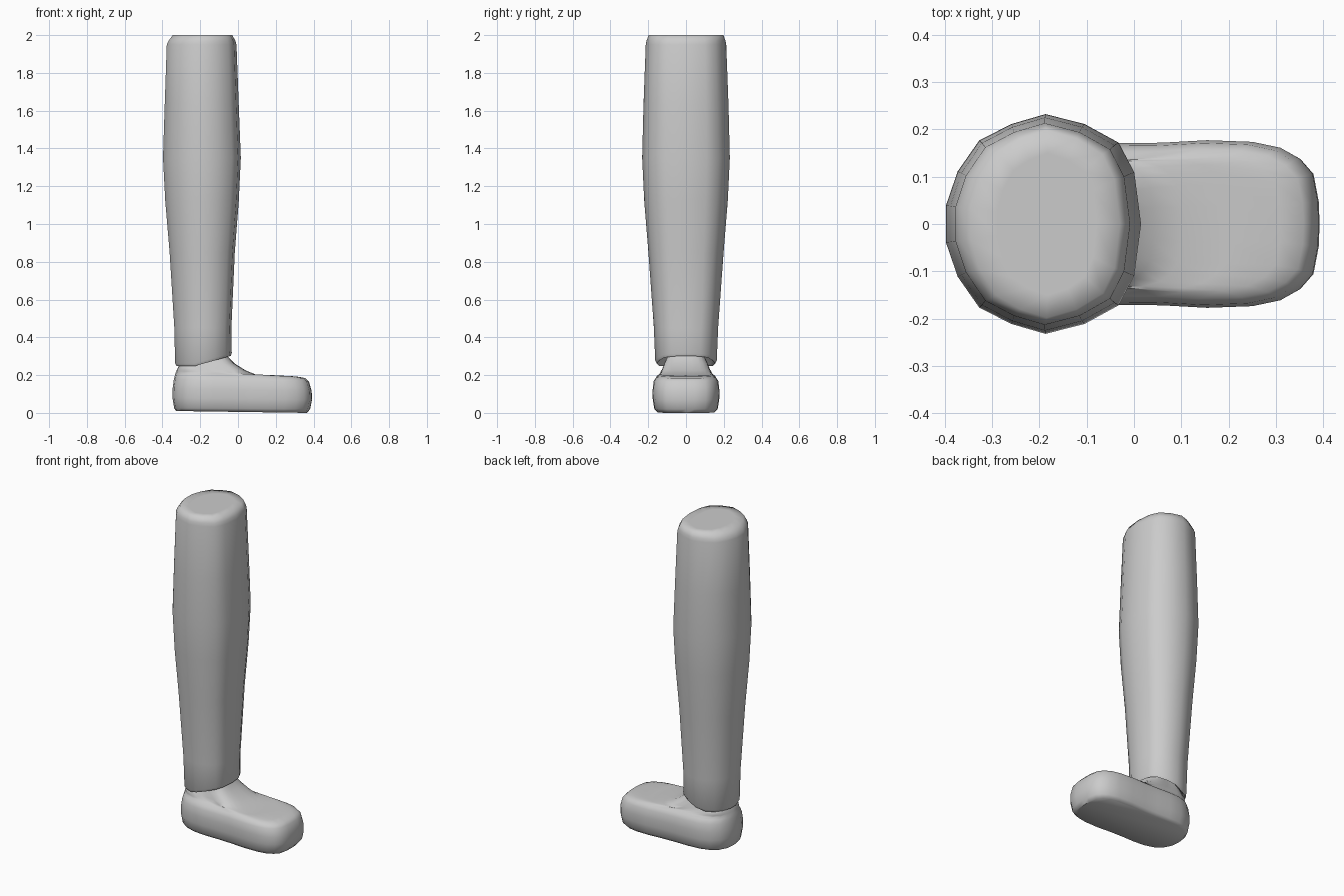
import bpy, bmesh, math


def loft(name, rings, angle, cap_start=True, cap_end=True):
    """Skin a stack of equal-length point rings into one smooth-shaded object."""
    bm = bmesh.new()
    loops = [[bm.verts.new(p) for p in ring] for ring in rings]
    n = len(loops[0])
    for a, b in zip(loops, loops[1:]):
        for i in range(n):
            j = (i + 1) % n
            bm.faces.new((a[i], a[j], b[j], b[i]))
    if cap_start:
        bm.faces.new(loops[0][::-1])
    if cap_end:
        bm.faces.new(loops[-1])
    bmesh.ops.recalc_face_normals(bm, faces=bm.faces)
    mesh = bpy.data.meshes.new(name)
    bm.to_mesh(mesh)
    bm.free()
    obj = bpy.data.objects.new(name, mesh)
    bpy.context.collection.objects.link(obj)
    bpy.ops.object.select_all(action='DESELECT')
    obj.select_set(True)
    bpy.context.view_layer.objects.active = obj
    bpy.ops.object.shade_smooth_by_angle(angle=math.radians(angle))
    return obj


def outline(half):
    """Mirror a half outline (front to back, y >= 0) across y = 0."""
    return half + [(x, -y) for x, y in reversed(half) if y > 0]


# Trouser leg: faceted round section in unit coordinates (x and y from -1 to 1)
leg_shape = outline([(1, 0), (0.93, 0.47), (0.77, 0.74), (0.42, 0.91), (0.02, 1),
                     (-0.33, 0.91), (-0.66, 0.76), (-0.88, 0.48), (-1, 0.17)])


def leg_ring(x0, x1, w, z, hem=0.0):
    cx, rx = (x0 + x1) / 2, (x1 - x0) / 2
    return [(cx + rx * u, w * v, z + hem * max(0, (u + 0.35) / 1.35)) for u, v in leg_shape]


loft("trouser_leg", [
    leg_ring(-0.29, -0.07, 0.125, 0.33, 0.055),   # inside of the hem
    leg_ring(-0.31, -0.05, 0.14, 0.26, 0.055),
    leg_ring(-0.325, -0.038, 0.155, 0.247, 0.055),  # hem edge
    leg_ring(-0.333, -0.033, 0.163, 0.262, 0.055),
    leg_ring(-0.337, -0.035, 0.17, 0.45),
    leg_ring(-0.362, -0.017, 0.199, 0.85),
    leg_ring(-0.385, 0.004, 0.221, 1.12),
    leg_ring(-0.397, 0.015, 0.232, 1.35),
    leg_ring(-0.388, 0.004, 0.225, 1.63),
    leg_ring(-0.377, -0.008, 0.213, 1.95),
    leg_ring(-0.368, -0.014, 0.209, 1.97),
    leg_ring(-0.345, -0.03, 0.198, 2.0),
    leg_ring(-0.29, -0.08, 0.15, 2.0),
], 75)

# Shoe: rounded blunt outline, lofted upwards from the sole
shoe_shape = outline([(1, 0), (0.995, 0.27), (0.965, 0.6), (0.89, 0.78), (0.78, 0.91),
                      (0.62, 0.98), (0.36, 1), (0.1, 0.97), (-0.15, 0.965), (-0.4, 0.98),
                      (-0.62, 0.95), (-0.79, 0.84), (-0.91, 0.64), (-0.98, 0.35), (-1, 0)])


def shoe_ring(x0, x1, w, z0, z1):
    cx, rx = (x0 + x1) / 2, (x1 - x0) / 2
    return [(cx + rx * u, w * v, z0 + (z1 - z0) * (u + 1) / 2) for u, v in shoe_shape]


loft("shoe", [
    shoe_ring(-0.328, 0.365, 0.152, 0.01, 0.0),
    shoe_ring(-0.338, 0.382, 0.168, 0.025, 0.02),
    shoe_ring(-0.347, 0.392, 0.176, 0.08, 0.07),
    shoe_ring(-0.346, 0.390, 0.177, 0.13, 0.115),
    shoe_ring(-0.340, 0.376, 0.171, 0.175, 0.165),
    shoe_ring(-0.334, 0.358, 0.158, 0.20, 0.184),
    shoe_ring(-0.330, 0.31, 0.144, 0.212, 0.193),
    shoe_ring(-0.326, 0.20, 0.138, 0.222, 0.199),
    shoe_ring(-0.322, 0.10, 0.134, 0.232, 0.201),
    shoe_ring(-0.318, 0.04, 0.127, 0.240, 0.225),
    shoe_ring(-0.310, -0.02, 0.115, 0.255, 0.263),
    shoe_ring(-0.300, -0.06, 0.098, 0.28, 0.305),
    shoe_ring(-0.285, -0.08, 0.085, 0.33, 0.35),
], 50)
